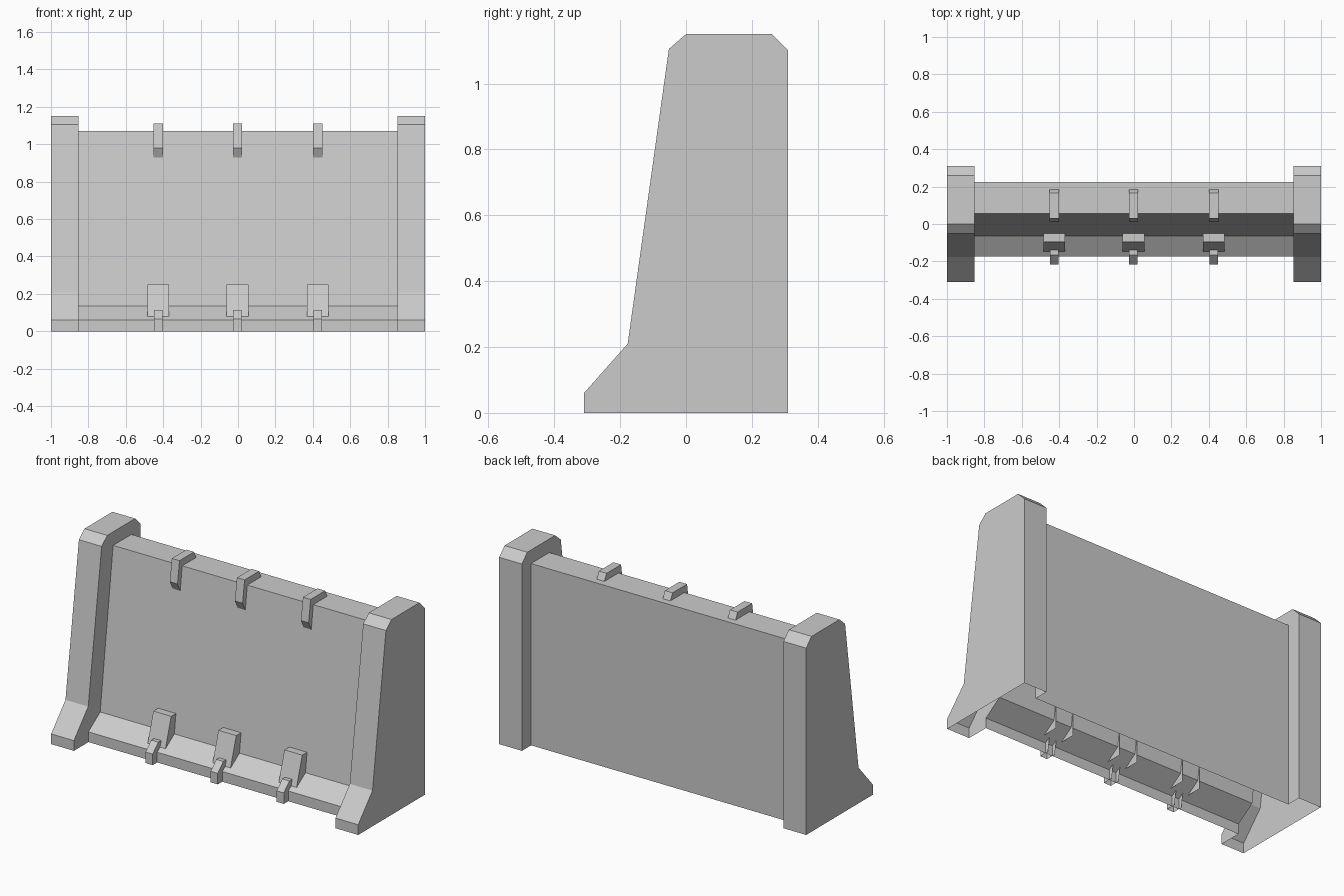
import bpy
import bmesh

cube = bpy.data.objects.get("Cube")
if cube:
    bpy.data.objects.remove(cube, do_unlink=True)

grey = bpy.data.materials.new("concrete_grey")
grey.use_nodes = True
colour = (0.6, 0.6, 0.6, 1)
grey.diffuse_color = colour
grey.node_tree.nodes["Principled BSDF"].inputs["Base Color"].default_value = colour


def shell(name, profile, x0, x1, low_cap=None, high_cap=None):
    """Sweep an open (y, z) profile, front to back, along x; caps are outlines."""
    bm = bmesh.new()
    rows = [[bm.verts.new((x, y, z)) for y, z in profile] for x in (x0, x1)]
    a, b = rows
    for i in range(len(profile) - 1):
        bm.faces.new((a[i], b[i], b[i + 1], a[i + 1]))
    if low_cap:
        bm.faces.new([bm.verts.new((x0, y, z)) for y, z in low_cap])
    if high_cap:
        bm.faces.new([bm.verts.new((x1, y, z)) for y, z in reversed(high_cap)])
    bmesh.ops.remove_doubles(bm, verts=bm.verts, dist=0.0001)
    mesh = bpy.data.meshes.new(name)
    bm.to_mesh(mesh)
    bm.free()
    mesh.materials.append(grey)
    obj = bpy.data.objects.new(name, mesh)
    bpy.context.collection.objects.link(obj)
    return obj


# Profiles as (y, z), open underneath
pillar = [(-0.31, 0), (-0.31, 0.06), (-0.177, 0.21), (-0.052, 1.105),
          (0, 1.15), (0.26, 1.15), (0.31, 1.1), (0.31, 0)]
wall = [(-0.175, 0), (-0.175, 0.06), (-0.065, 0.135),
        (0.055, 1.07), (0.225, 1.07), (0.225, 0)]
hook = [(0.037, 0.93), (0.011, 0.98), (0.03, 1.11), (0.165, 1.11), (0.185, 1.07)]
hook_side = hook + [(0.055, 1.07)]
bracket = [(-0.148, 0.08), (-0.095, 0.25), (-0.05, 0.25)]
bracket_side = bracket + [(-0.05, 0.08)]
foot = [(-0.217, 0), (-0.217, 0.065), (-0.165, 0.115), (-0.139, 0.115)]
foot_side = foot + [(-0.155, 0)]

# Hollow wall and end pillars, whose inner sides are cut to the wall outline
inner = 0.852
reveal = pillar + wall[::-1]
shell("wall_panel", wall, -inner, inner)
shell("right_pillar", pillar, -1, -inner, pillar, reveal)
shell("left_pillar", pillar, inner, 1, reveal, pillar)

# Three sets of top hook, lower bracket and foot
for side, x in (("right", -0.427), ("middle", -0.003), ("left", 0.427)):
    for part, profile, outline, half in (("top_hook", hook, hook_side, 0.025),
                                         ("lower_bracket", bracket, bracket_side, 0.058),
                                         ("foot", foot, foot_side, 0.023)):
        shell(f"{side}_{part}", profile, x - half, x + half, outline, outline)
